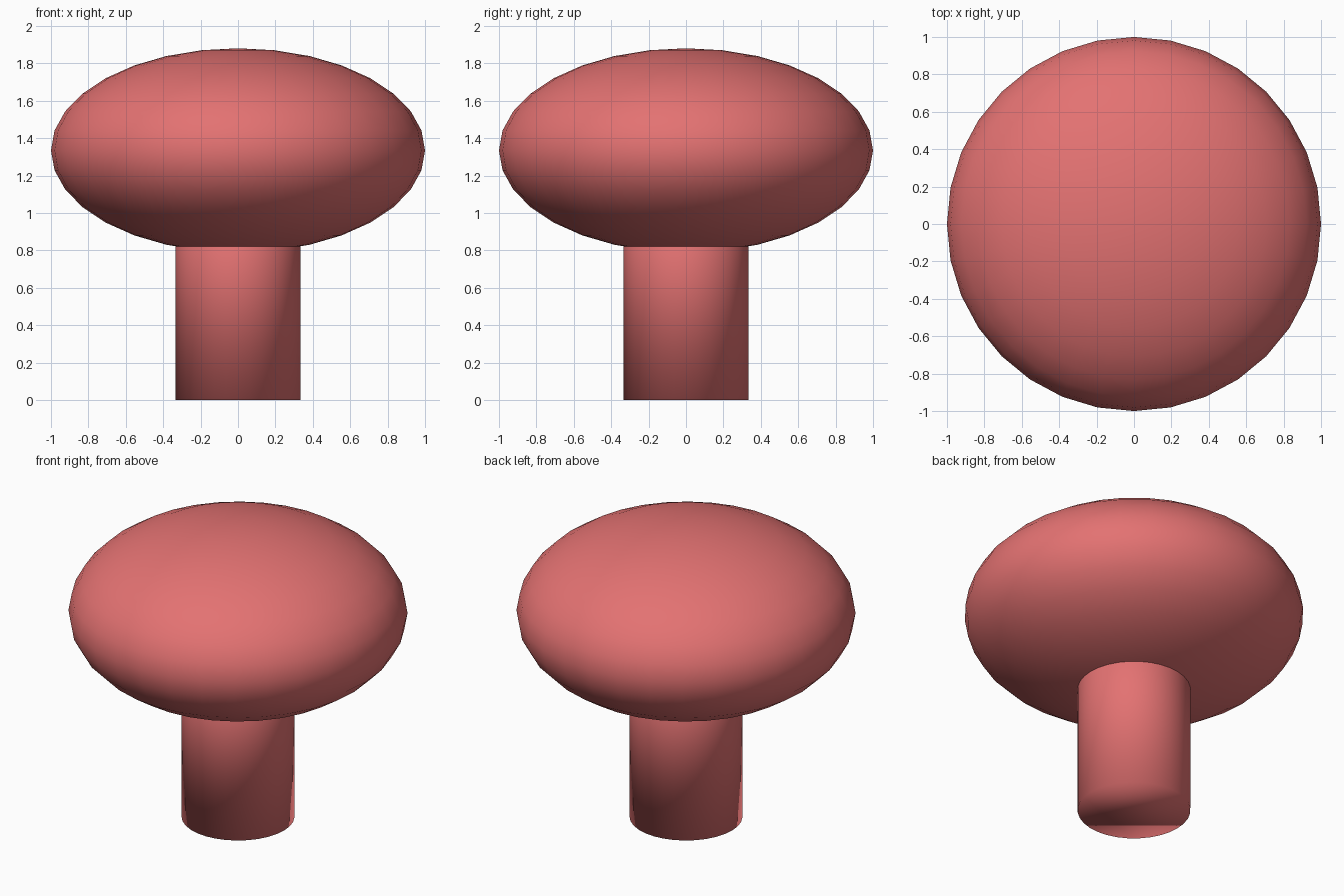
import bpy

default_cube = bpy.data.objects.get("Cube")
if default_cube:
    bpy.data.objects.remove(default_cube, do_unlink=True)

# Single flat colour
RED = (0.77, 0.168, 0.168, 1.0)
red = bpy.data.materials.new("soft_red")
red.use_nodes = True
red.diffuse_color = RED
red.node_tree.nodes["Principled BSDF"].inputs["Base Color"].default_value = RED

CAP_Z = 1.335       # height of the widest ring of the cap
CAP_HALF = 0.546    # half the height of the cap
STEM_R = 0.333


def finish(name):
    """Name, colour and smooth the part just added."""
    obj = bpy.context.object
    obj.name = obj.data.name = name
    obj.data.materials.append(red)
    bpy.ops.object.transform_apply(location=False, rotation=False, scale=True)
    bpy.ops.object.shade_smooth()
    return obj


# Stem: plain cylinder running up into the cap, smooth across its rims
bpy.ops.mesh.primitive_cylinder_add(vertices=32, radius=STEM_R, depth=CAP_Z,
                                    location=(0, 0, CAP_Z / 2))
finish("stem")

# Cap: flattened sphere
bpy.ops.mesh.primitive_uv_sphere_add(segments=32, ring_count=16, radius=1,
                                     location=(0, 0, CAP_Z))
bpy.context.object.scale.z = CAP_HALF
finish("cap")
